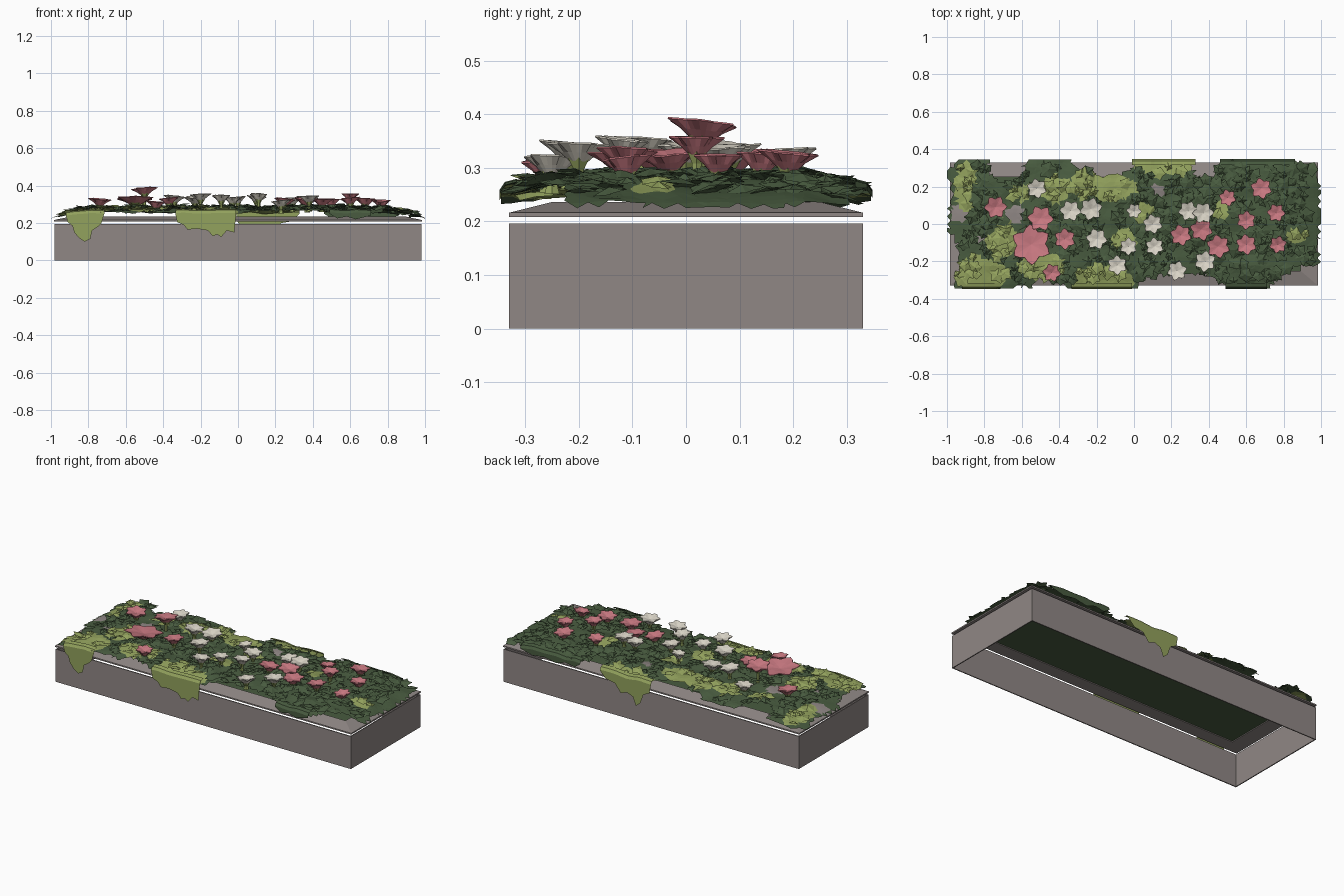
import bpy, bmesh, math, random
from mathutils import Vector, Matrix, noise

if "Cube" in bpy.data.objects:
    bpy.data.objects.remove(bpy.data.objects["Cube"])

random.seed(4)


def mat(name, c):
    m = bpy.data.materials.new(name)
    m.diffuse_color = (*c, 1)
    m.use_nodes = True
    m.node_tree.nodes["Principled BSDF"].inputs["Base Color"].default_value = m.diffuse_color
    return m


STONE = mat("stone", (0.28, 0.245, 0.235))
DARK = mat("dark_leaf", (0.065, 0.105, 0.05))
LIGHT = mat("light_leaf", (0.29, 0.36, 0.11))
PINK = mat("pink_petal", (0.58, 0.19, 0.22))
CREAM = mat("cream_petal", (0.70, 0.66, 0.57))


def finish(name, bm, mats):
    me = bpy.data.meshes.new(name)
    bm.to_mesh(me)
    bm.free()
    for m in mats:
        me.materials.append(m)
    ob = bpy.data.objects.new(name, me)
    bpy.context.collection.objects.link(ob)
    return ob


def loops(bm, rings, closed=False):
    """Bridge a list of equal-length vertex rings with quads."""
    rs = [[bm.verts.new(p) for p in r] for r in rings]
    pairs = list(zip(rs, rs[1:])) + ([(rs[-1], rs[0])] if closed else [])
    for a, b in pairs:
        n = len(a)
        for i in range(n):
            bm.faces.new((a[i], a[(i + 1) % n], b[(i + 1) % n], b[i]))
    return rs


def rect(x, y, z):
    return [(-x, -y, z), (x, -y, z), (x, y, z), (-x, y, z)]


# planter walls: open top and bottom
bm = bmesh.new()
loops(bm, [rect(.982, .33, 0), rect(.982, .33, .196), rect(.976, .324, .196), rect(.976, .324, 0)], True)
finish("planter_walls", bm, [STONE])

# rim: sloping frame floating just above the walls
bm = bmesh.new()
loops(bm, [rect(.985, .33, .208), rect(.985, .33, .216), rect(.89, .25, .236), rect(.89, .25, .208)], True)
finish("planter_rim", bm, [STONE])

# soil plate closing the frame
bm = bmesh.new()
bm.faces.new([bm.verts.new(p) for p in reversed(rect(.9, .255, .213))])
finish("soil", bm, [DARK])

# ---- foliage rules: ellipses (x, y, rx, ry) ----
GAPS = [(-1, -.2, .06, .16), (-.68, .31, .09, .09), (-.15, .35, .17, .09), (.38, .35, .09, .1),
        (.25, -.35, .26, .09), (.93, -.35, .2, .13), (.96, .35, .1, .05), (-.45, -.37, .1, .08), (-1, .33, .05, .04)]
BARE = [(-.93, .06, .05, .05), (-.64, .05, .06, .05), (-.8, -.08, .04, .03), (.13, .18, .04, .03)]
PALE = [(-.82, -.27, .13, .1), (-.9, .2, .06, .14), (-.7, -.1, .08, .09), (-.17, .2, .19, .08), (.17, .32, .17, .06),
        (-.17, -.3, .17, .07), (-.5, -.22, .13, .07), (.86, -.06, .06, .04), (-.42, .19, .09, .07),
        (.47, .08, .04, .05), (-.05, -.08, .06, .06), (-.6, .17, .06, .05), (.05, .08, .05, .05)]


def inside(x, y, zones):
    w = 1 + .45 * noise.noise((x * 14, y * 14, 3))
    return any(((x - a) / c) ** 2 + ((y - b) / d) ** 2 < w for a, b, c, d in zones)


def tone(x, y):
    return 1 if inside(x, y, PALE) else 2 if inside(x, y, BARE) else 0


def height(x, y):
    ex = max(0, min(1, (1.0 - abs(x)) / .22)) ** .7
    ey = .55 + .45 * max(0, min(1, (.35 - abs(y)) / .13))
    return .225 + .052 * ex * ey + .010 * noise.noise((x * 11, y * 11, 0)) * (.3 + ex)


# foliage mound: jittered height field with ragged edges
bm = bmesh.new()
NX, NY = 96, 34
g = []
for i in range(NX + 1):
    col = []
    for j in range(NY + 1):
        x, y = -1 + 2 * i / NX, -.345 + .69 * j / NY
        if 0 < i < NX and 0 < j < NY:
            x += random.uniform(-.006, .006)
            y += random.uniform(-.006, .006)
        col.append(bm.verts.new((x, y, height(x, y))))
    g.append(col)
for i in range(NX):
    for j in range(NY):
        q = (g[i][j], g[i + 1][j], g[i + 1][j + 1], g[i][j + 1])
        tris = ((0, 1, 2), (0, 2, 3)) if (i + j) % 2 else ((0, 1, 3), (1, 2, 3))
        for t in tris:
            vs = [q[k] for k in t]
            c = sum((v.co for v in vs), Vector()) / 3
            e = .01 + .025 * (noise.noise((c.x * 9, c.y * 9, 7)) + .3)
            if inside(c.x, c.y, GAPS) or abs(c.x) > 1.005 - e or abs(c.y) > .352 - e * .7:
                continue
            bm.faces.new(vs).material_index = tone(c.x, c.y)
bmesh.ops.delete(bm, geom=[v for v in bm.verts if not v.link_faces], context='VERTS')
finish("foliage_mound", bm, [DARK, LIGHT, STONE])

# leaves: lobed blades lying over the mound
bm = bmesh.new()
for k in range(520):
    x, y = random.uniform(-.95, .95), random.uniform(-.31, .31)
    t = tone(x, y)
    if inside(x, y, GAPS) or t == 2:
        continue
    r = random.uniform(.022, .048)
    M = (Matrix.Translation((x, y, height(x, y) + random.uniform(.004, .016)))
         @ Matrix.Rotation(random.uniform(-.28, .28), 4, 'X') @ Matrix.Rotation(random.uniform(-.28, .28), 4, 'Y')
         @ Matrix.Rotation(random.uniform(0, 6.3), 4, 'Z'))
    mid = bm.verts.new(M @ Vector((0, 0, .006)))
    ring = []
    for a in range(10):
        rr = r * (random.uniform(.9, 1.15) if a % 2 == 0 else random.uniform(.6, .8))
        p = M @ Vector((rr * math.cos(a * math.pi / 5), rr * math.sin(a * math.pi / 5), -.004))
        p.x = max(-1, min(1, p.x))
        p.y = max(-.348, min(.348, p.y))
        ring.append(bm.verts.new(p))
    for a in range(10):
        bm.faces.new((mid, ring[a], ring[(a + 1) % 10])).material_index = t
finish("leaves", bm, [DARK, LIGHT])


# hanging foliage: thin sheets following a lower outline of (x, z) points
def drape(name, side, pts, m):
    bm = bmesh.new()
    prev = None
    for x, z in pts:
        top = height(x, .34) + .012
        out = side * .348
        row = [bm.verts.new(p) for p in ((x, side * .315, top + .006), (x, side * .338, top),
                                         (x, out, top - .015), (x, out, min(z, top - .016)))]
        if prev:
            for a in range(3):
                bm.faces.new((prev[a], prev[a + 1], row[a + 1], row[a]))
        prev = row
    bmesh.ops.recalc_face_normals(bm, faces=bm.faces)
    if sum(f.normal.y for f in bm.faces) * side < 0:
        bmesh.ops.reverse_faces(bm, faces=bm.faces)
    finish(name, bm, [m])


drape("front_left_drape", -1, [(-.92, .25), (-.91, .205), (-.885, .185), (-.875, .15), (-.85, .12), (-.82, .10),
                               (-.79, .115), (-.78, .16), (-.75, .18), (-.73, .2), (-.715, .25)], LIGHT)
drape("front_middle_drape", -1, [(-.335, .25), (-.325, .205), (-.29, .19), (-.27, .165), (-.22, .17), (-.16, .16),
                                 (-.135, .13), (-.11, .14), (-.09, .125), (-.06, .16), (-.02, .15), (-.01, .25)], LIGHT)
drape("back_drape", 1, [(-.01, .25), (.0, .2), (.04, .18), (.06, .125), (.09, .10), (.11, .15), (.15, .165),
                        (.19, .15), (.23, .2), (.29, .21), (.33, .25)], LIGHT)
drape("back_right_drape", 1, [(.46, .25), (.5, .225), (.56, .235), (.62, .215), (.7, .23), (.78, .22), (.86, .24)], DARK)
drape("front_right_drape", -1, [(.49, .25), (.53, .225), (.58, .235), (.63, .22), (.71, .24)], DARK)

# flowers: (x, y, radius, top z)
PINKS = [(-.74, .09, .06, .33), (-.5, .03, .068, .386), (-.55, -.11, .105, .335), (-.44, -.26, .048, .315),
         (-.37, -.08, .056, .335), (.25, -.06, .056, .33), (.36, -.03, .06, .33), (.45, -.12, .062, .33),
         (.5, .14, .045, .325), (.68, .19, .056, .33), (.76, .06, .048, .325), (.6, .02, .05, .358),
         (.6, -.11, .055, .335), (.77, -.11, .046, .32)]
CREAMS = [(-.52, .19, .052, .335), (-.34, .07, .056, .345), (-.23, .08, .06, .34), (-.2, -.08, .056, .355),
          (0, .07, .04, .34), (.1, 0, .052, .345), (-.03, -.12, .046, .335), (.11, -.12, .048, .355),
          (-.09, -.22, .052, .348), (.23, -.25, .052, .32), (.38, -.2, .056, .345), (.29, .07, .052, .335),
          (.37, .06, .056, .34)]


def blossoms(name, items, m):
    bm = bmesh.new()
    for x, y, r, top in items:
        turn = random.uniform(0, 6.3)
        tx, ty = random.uniform(-.12, .12), random.uniform(-.12, .12)

        def ring(lobes, inner, z):
            pts = []
            for a in range(24):
                t = a * math.pi / 12
                s = abs(((a % 4) - 2) / 2)
                rr = r * (inner + (lobes - inner) * s)
                px, py = rr * math.cos(t + turn), rr * math.sin(t + turn)
                pts.append((x + px, y + py, z + px * tx + py * ty))
            return pts
        rs = loops(bm, [ring(.3, .3, top - .034), ring(.62, .55, top - .018), ring(1.05, .74, top - .003),
                        ring(1.03, .73, top), ring(.45, .4, top - .006)])
        mid = bm.verts.new((x, y, top - .014))
        for a in range(24):
            bm.faces.new((rs[-1][a], rs[-1][(a + 1) % 24], mid))
    finish(name, bm, [m])


blossoms("pink_flowers", PINKS, PINK)
blossoms("cream_flowers", CREAMS, CREAM)

# stems with a flared cup below each flower
bm = bmesh.new()
for x, y, r, top in PINKS + CREAMS:
    def hoop(rad, z):
        return [(x + rad * math.cos(a * math.pi / 3), y + rad * math.sin(a * math.pi / 3), z) for a in range(6)]
    base = height(x, y) - .015
    loops(bm, [hoop(.016, base), hoop(.009, base + .025), hoop(.010, top - .05), hoop(r * .42, top - .026)])
finish("flower_stems", bm, [LIGHT])
